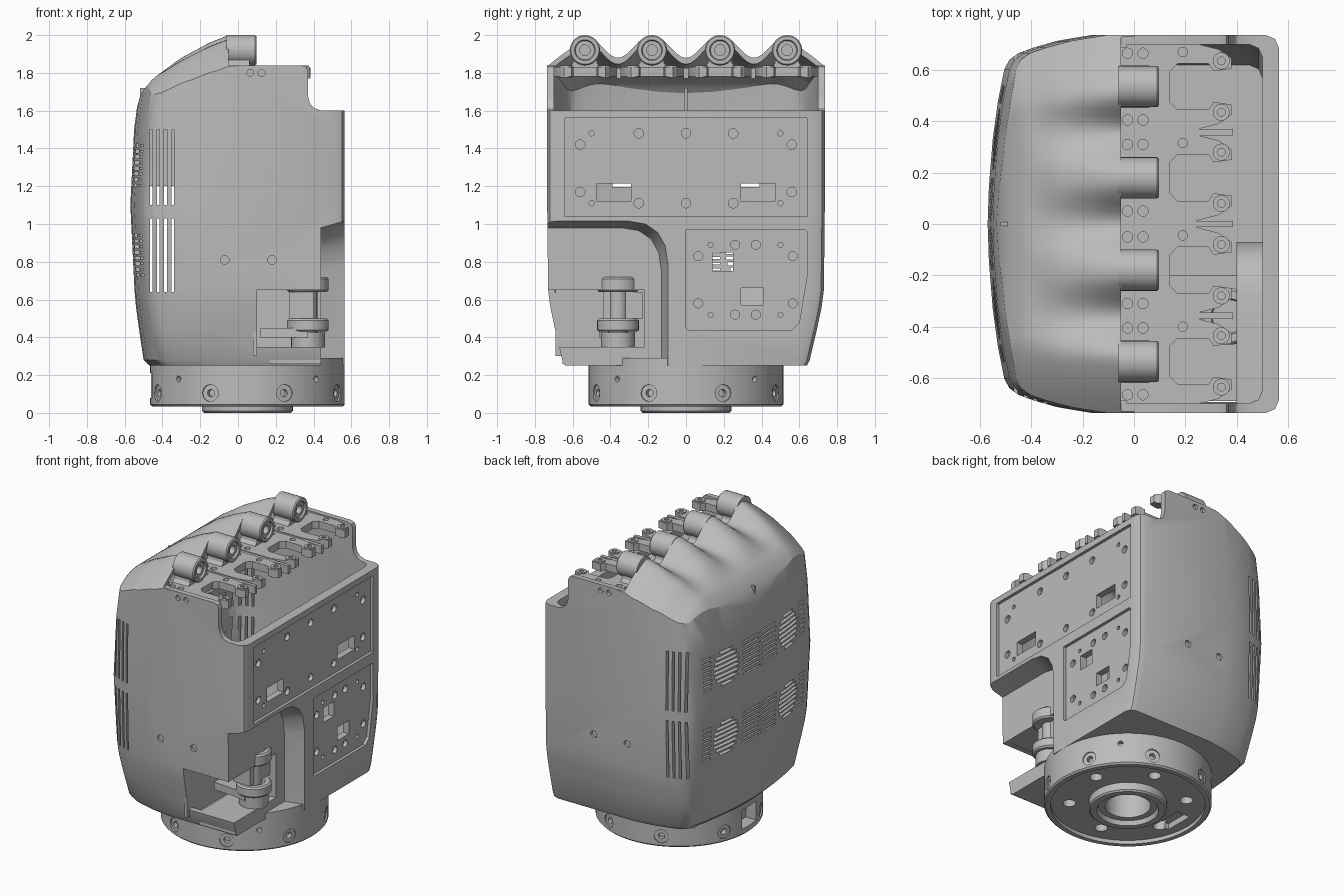
import bpy, bmesh, math
from mathutils import Vector, Matrix

if "Cube" in bpy.data.objects:
    bpy.data.objects.remove(bpy.data.objects["Cube"], do_unlink=True)

grey = bpy.data.materials.new("plain grey")
grey.use_nodes = True
grey.diffuse_color = (0.5, 0.5, 0.5, 1)
grey.node_tree.nodes["Principled BSDF"].inputs["Base Color"].default_value = (0.5, 0.5, 0.5, 1)


def finish(bm, name):
    bmesh.ops.recalc_face_normals(bm, faces=bm.faces)
    mesh = bpy.data.meshes.new(name)
    bm.to_mesh(mesh)
    bm.free()
    mesh.materials.append(grey)
    obj = bpy.data.objects.new(name, mesh)
    bpy.context.collection.objects.link(obj)
    return obj


def loft(name, rings, closed=False):
    """Skin a list of equal-length point rings; cap the ends or join them."""
    bm = bmesh.new()
    rows = [[bm.verts.new(p) for p in ring] for ring in rings]
    pairs = list(zip(rows, rows[1:]))
    if closed:
        pairs.append((rows[-1], rows[0]))
    for a, b in pairs:
        for i in range(len(a)):
            j = (i + 1) % len(a)
            bm.faces.new((a[i], a[j], b[j], b[i]))
    if not closed:
        bm.faces.new(rows[0])
        bm.faces.new(rows[-1])
    return finish(bm, name)


def prism(name, points, axis, low, high, grow=0.0):
    """Extrude a flat profile along an axis, optionally shifting the far end."""
    place = {"x": lambda u, v, h: (h, u, v),
             "y": lambda u, v, h: (u, h, v),
             "z": lambda u, v, h: (u, v, h)}[axis]
    return loft(name, [[place(u, v, low) for u, v in points],
                       [place(u + grow, v + grow, high) for u, v in points]])


def boxes(name, spans):
    """Boxes given as (x range, y range, z range)."""
    bm = bmesh.new()
    for span in spans:
        centre = Vector([(a + b) / 2 for a, b in span])
        size = [b - a for a, b in span]
        bmesh.ops.create_cube(bm, size=1, matrix=Matrix.Translation(centre) @ Matrix.Diagonal((*size, 1)))
    return finish(bm, name)


def rods(name, items, length, direction=None):
    """Cylinders given as (centre, radius), along one direction or radial from the base axis."""
    bm = bmesh.new()
    for centre, radius in items:
        d = Vector(direction or (centre[0] - BASE_X, centre[1], 0))
        turn = d.to_track_quat("Z", "Y").to_matrix().to_4x4()
        bmesh.ops.create_cone(bm, cap_ends=True, segments=20, radius1=radius, radius2=radius,
                              depth=length, matrix=Matrix.Translation(centre) @ turn)
    return finish(bm, name)


def lathe(name, profile, centre, axis="z", steps=48):
    """Revolve a closed (radius, height) profile."""
    cx, cy, cz = centre
    rings = []
    for k in range(steps):
        c, s = math.cos(math.tau * k / steps), math.sin(math.tau * k / steps)
        if axis == "z":
            rings.append([(cx + r * c, cy + r * s, cz + h) for r, h in profile])
        else:
            rings.append([(cx + h, cy + r * c, cz + r * s) for r, h in profile])
    return loft(name, rings, closed=True)


def cut(obj, cutter):
    mod = obj.modifiers.new("cut", "BOOLEAN")
    mod.operation, mod.solver, mod.object = "DIFFERENCE", "EXACT", cutter
    with bpy.context.temp_override(object=obj, active_object=obj):
        bpy.ops.object.modifier_apply(modifier=mod.name)
    bpy.data.objects.remove(cutter, do_unlink=True)


BASE_X = 0.05
FINGERS = [-0.535, -0.18, 0.18, 0.535]

# Housing outline: tapered foot, bulged back, rounded front corners
LEVELS = [(0.25, -0.47, 0.64), (0.28, -0.5, 0.655), (0.45, -0.525, 0.695), (0.56, -0.54, 0.718),
          (0.65, -0.548, 0.73), (1.1, -0.57, 0.735), (1.5, -0.55, 0.735), (2.2, -0.46, 0.735)]
BACK = [(0.005, 0.2), (0.02, 0.45), (0.04, 0.65), (0.065, 0.82), (0.085, 0.87),
        (0.12, 0.905), (0.18, 0.935), (0.27, 0.97), (0.4, 1)]


def housing(name, inset=0.0, front=0.565, skip=0):
    rings = []
    for z, back, width in LEVELS[skip:]:
        back, width = back + inset, width - inset * 0.9
        half = [(back + dx, f * width) for dx, f in BACK]
        half += [(front - 0.05, width), (front - 0.015, width - 0.015), (front, width - 0.05)]
        outline = [(back, 0)] + half + [(x, -y) for x, y in reversed(half)]
        rings.append([(x, y, max(z, 0.3) if skip else z) for x, y in outline])
    return loft(name, rings)


RIDGE = [(-0.9, 1.0), (-0.55, 1.55), (-0.53, 1.65), (-0.5, 1.71), (-0.45, 1.77),
         (-0.3, 1.88), (-0.15, 1.96), (-0.05, 2.0), (0.2, 2.0)]


def crown(x, y):
    """Height of the top: a curved ridge, dropping at the sides, with valleys between fingers."""
    for (xa, za), (xb, zb) in zip(RIDGE, RIDGE[1:]):
        if xa <= x <= xb:
            z = za + (zb - za) * (x - xa) / (xb - xa)
            break
    z -= 0.16 * max(0, (abs(y) - 0.45) / 0.28) ** 1.5
    gap = min(abs(y - v) for v in (-0.36, 0, 0.36))
    if gap < 0.17:
        deep = min(1, max(0, (x + 0.42) / 0.37))
        z -= 0.06 * deep * (1 + math.cos(math.pi * gap / 0.17))
    return z


def crown_cutter(drop, end):
    bm = bmesh.new()
    bmesh.ops.create_grid(bm, x_segments=36, y_segments=72, size=1)
    for v in bm.verts:
        x, y = -0.75 + (v.co.x + 1) / 2 * (end + 0.75), v.co.y * 0.9
        v.co = (x, y, crown(x, y) - drop)
    top = bmesh.ops.extrude_face_region(bm, geom=bm.faces[:])["geom"]
    for v in top:
        if isinstance(v, bmesh.types.BMVert):
            v.co.z = 2.5
    return finish(bm, "crown cutter")


# Palm housing: shaped top, stepped front and thumb pocket
palm = housing("palm_housing")
cut(palm, crown_cutter(0, 0))
STEP = [(-0.05, 2.6), (-0.05, 1.84), (0.335, 1.84), (0.36, 1.83), (0.37, 1.81), (0.37, 1.68),
        (0.38, 1.64), (0.4, 1.615), (0.44, 1.6), (1, 1.6), (1, 2.6)]
cut(palm, prism("step cutter", STEP, "y", -1, 1))
POCKET = [(-1, 0.1), (-0.13, 0.1), (-0.13, 0.75), (-0.145, 0.85), (-0.185, 0.92),
          (-0.25, 0.965), (-0.34, 0.98), (-1, 0.98)]
cut(palm, prism("pocket cutter", POCKET, "x", 0.44, 0.6, 0.045))

# Hollow inside, keeping a wall around the pocket
hollow = housing("hollow cutter", 0.04, 0.5, 1)
cut(hollow, crown_cutter(0.035, -0.03))
guard = [(y + 0.06, z + 0.06) for y, z in POCKET]
cut(hollow, prism("guard", guard, "x", 0.4, 0.7))
cut(palm, hollow)

# Recessed front panels
cut(palm, boxes("upper panel", [((0.545, 0.7), (-0.64, 0.64), (1.04, 1.56))]))
LOWER = [(0, 0.45), (0.01, 0.44), (0.56, 0.44), (0.6, 0.48), (0.64, 0.72), (0.64, 0.96), (0.63, 0.97), (0, 0.97)]
cut(palm, prism("lower panel", LOWER, "x", 0.545, 0.7))
holes = []
for s in (-1, 1):
    for z, edge in ((1.48, 1.42), (1.11, 1.17)):
        holes += [(s * 0.25, z, 0.025), (s * 0.5, z, 0.014), (s * 0.56, edge, 0.025)]
    for z, edge in ((0.89, 0.83), (0.52, 0.58)):
        mid = 0.315
        holes += [(mid + s * 0.055, z, 0.024), (mid + s * 0.185, z, 0.013), (mid + s * 0.25, edge, 0.024)]
holes += [(0, 1.48, 0.025), (0, 1.11, 0.025)]
cut(palm, rods("panel holes", [((0.57, y, z), r) for y, z, r in holes], 0.1, (1, 0, 0)))
wide = (0.46, 0.7)
cut(palm, boxes("panel windows", [(wide, (-0.47, -0.29), (1.12, 1.215)), (wide, (0.29, 0.47), (1.12, 1.215)),
                                  (wide, (0.14, 0.25), (0.75, 0.85)), (wide, (0.29, 0.41), (0.57, 0.66))]))

# Side slots, screw holes, thumb window and floor hole
cut(palm, boxes("side slots", [((x - 0.007, x + 0.007), (-1, 1), z) for x in (-0.46, -0.422, -0.384, -0.346)
                               for z in ((0.64, 1.03), (1.1, 1.5))]))
cut(palm, rods("side holes", [((x, s * 0.735, z), r) for s in (-1, 1) for x, z, r in
                              ((-0.07, 0.81, 0.023), (0.18, 0.81, 0.023), (0.065, 1.8, 0.018), (0.125, 1.8, 0.018))],
               0.04, (0, 1, 0)))
cut(palm, boxes("thumb window", [((0.1, 0.6), (-0.9, -0.22), (0.35, 0.65))]))
cut(palm, rods("floor hole", [((BASE_X, 0, 0.28), 0.15)], 0.2, (0, 0, 1)))

# Back vents: thin slits, wider inside two round fan areas
vents = []
for middle in (0.835, 1.31):
    for k in range(8):
        dz = (k - 3.5) * 0.03
        chord = math.sqrt(0.12 ** 2 - dz ** 2)
        z = middle + dz
        thin, thick = (z - 0.005, z + 0.005), (z - 0.009, z + 0.009)
        depth = (-0.7, -0.46)
        vents += [(depth, (-0.18, -0.01), thin), (depth, (0.01, 0.18), thin)]
        for s in (-1, 1):
            vents += [(depth, (s * 0.33 - chord, s * 0.33 + chord), thick),
                      (depth, sorted((s * 0.47, s * 0.54)), thin)]
cut(palm, boxes("vents", vents))

# Wrist base with radial screws
BASE = [(0.14, 0.29), (0.515, 0.29), (0.515, 0.045), (0.505, 0.035), (0.475, 0.035), (0.475, 0.06),
        (0.24, 0.06), (0.24, 0.01), (0.23, 0), (0.19, 0), (0.18, 0.03), (0.14, 0.03)]
base = lathe("wrist_base", BASE, (BASE_X, 0, 0), steps=96)


def around(radius, z, count, start, size):
    return [((BASE_X + radius * math.cos(start + math.tau * k / count),
              radius * math.sin(start + math.tau * k / count), z), size) for k in range(count)]


cut(base, rods("screw seats", around(0.53, 0.105, 8, math.pi / 8, 0.045), 0.05))
cut(base, rods("screw holes", around(0.51, 0.105, 8, math.pi / 8, 0.02), 0.07))
cut(base, rods("pin holes", around(0.51, 0.18, 4, math.pi / 4, 0.016), 0.05))
cut(base, rods("bottom holes", around(0.36, 0.07, 6, 0.3, 0.04), 0.1, (0, 0, 1)))
cut(base, boxes("connector windows", [((-0.6, -0.38), (-0.1, 0.06), (0.08, 0.21)),
                                      ((-0.36, -0.26), (-0.1, 0.1), (0, 0.1))]))

# Finger mounts: forked bracket, neck and knuckle bearing
FORK = [(-0.05, 0.168), (0.24, 0.168), (0.33, 0.145), (0.38, 0.11), (0.38, 0.07), (0.31, 0.06),
        (0.29, 0.09), (0.17, 0.09), (0.14, 0.06)]
BEARING = [(0.028, -0.06), (0.08, -0.06), (0.08, 0.09), (0.074, 0.097), (0.055, 0.097), (0.05, 0.085), (0.028, 0.085)]
for n, y in enumerate(FINGERS, 1):
    outline = [(x, y + w) for x, w in FORK] + [(x, y - w) for x, w in reversed(FORK)]
    fork = prism(f"finger_bracket_{n}", outline, "z", 1.78, 1.83)
    spots = [((x, y + s * 0.13, 1.82), 0.02) for x in (-0.025, 0.035) for s in (-1, 1)]
    cut(fork, rods("bracket holes", spots + [((0.19, y + 0.135, 1.82), 0.018)], 0.06, (0, 0, 1)))
    for s in (-1, 1):
        lathe(f"bracket_boss_{n}", [(0.015, 1.775), (0.033, 1.775), (0.033, 1.838), (0.015, 1.838)],
              (0.34, y + s * 0.1, 0), steps=24)
    neck = [(y - 0.09, 1.82), (y + 0.09, 1.82), (y + 0.065, 1.85), (y + 0.06, 1.88), (y - 0.06, 1.88), (y - 0.065, 1.85)]
    prism(f"knuckle_neck_{n}", neck, "x", -0.06, 0.06)
    lathe(f"knuckle_{n}", BEARING, (0, y, 1.92), "x")
    rods(f"knuckle_pin_{n}", [((0, y, 1.92), 0.03)], 0.1, (1, 0, 0))
boxes("bracket_dividers", [((-0.05, 0.385), (y - 0.012, y + 0.012), (1.77, 1.825)) for y in (-0.357, 0, 0.357)])
boxes("inner_rib", [((-0.52, -0.3), (-0.008, 0.008), (1.2, 1.72))])

# Thumb bay walls, tray and joint
boxes("thumb_bay", [((0.08, 0.1), (-0.69, -0.2), (0.3, 0.65)), ((0.1, 0.43), (-0.22, -0.2), (0.3, 0.65)),
                    ((0.08, 0.43), (-0.69, -0.2), (0.65, 0.665))])
boxes("thumb_tray", [((0.17, 0.44), (-0.655, -0.27), (0.26, 0.35))])
joint = (0.37, -0.36, 0)
for name, low, high in (("thumb_lower_hub", 0.43, 0.5), ("thumb_upper_hub", 0.64, 0.72)):
    lathe(name, [(0.045, low), (0.1, low), (0.11, low + 0.01), (0.11, high - 0.01),
                 (0.1, high), (0.07, high), (0.065, high - 0.015), (0.045, high - 0.015)], joint)
rods("thumb_post", [((0.37, -0.36, 0.52), 0.05)], 0.36, (0, 0, 1))
rods("thumb_foot", [((0.37, -0.36, 0.385), 0.09)], 0.08, (0, 0, 1))
boxes("thumb_block", [((0.27, 0.4), (-0.44, -0.23), (0.5, 0.64))])
prism("thumb_arm", [(0.12, -0.43), (0.27, -0.44), (0.37, -0.46), (0.37, -0.27), (0.27, -0.3), (0.12, -0.34)],
      "z", 0.4, 0.45)

# Smooth curved faces, keep hard edges
bpy.ops.object.select_all(action="DESELECT")
for obj in bpy.context.collection.objects:
    if obj.type == "MESH" and grey.name in obj.data.materials:
        obj.select_set(True)
        bpy.context.view_layer.objects.active = obj
bpy.ops.object.shade_smooth_by_angle(angle=math.radians(30))
